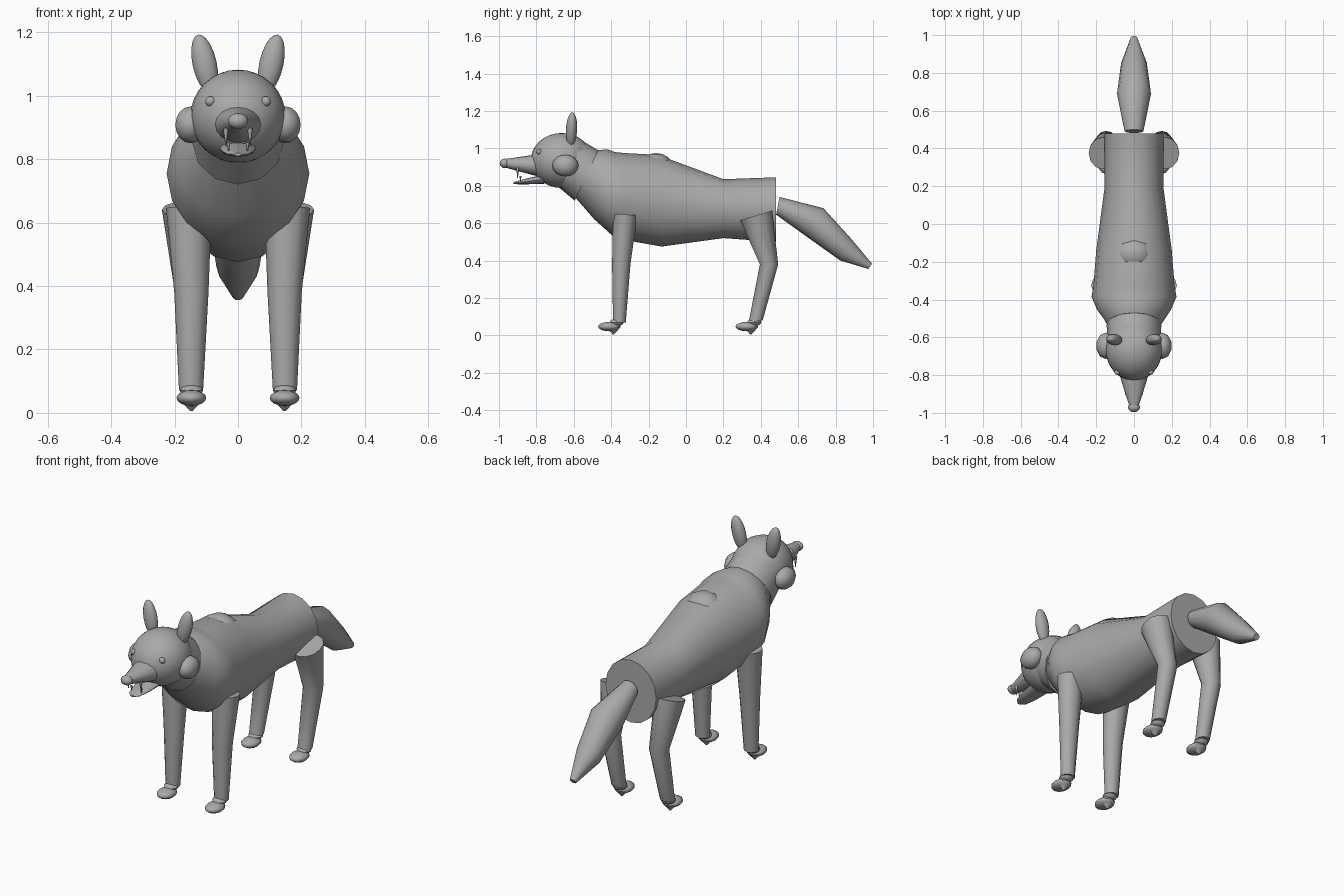
import bpy, bmesh, math
from mathutils import Vector, Matrix

cube = bpy.data.objects.get("Cube")
if cube:
    bpy.data.objects.remove(cube, do_unlink=True)

grey = bpy.data.materials.new("plain grey")
grey.use_nodes = True
grey.diffuse_color = (0.4, 0.4, 0.4, 1)
grey.node_tree.nodes["Principled BSDF"].inputs["Base Color"].default_value = (0.4, 0.4, 0.4, 1)


def finish(bm, name, angle=50):
    bmesh.ops.recalc_face_normals(bm, faces=bm.faces)
    mesh = bpy.data.meshes.new(name)
    bm.to_mesh(mesh)
    bm.free()
    mesh.materials.append(grey)
    obj = bpy.data.objects.new(name, mesh)
    bpy.context.collection.objects.link(obj)
    bpy.ops.object.select_all(action='DESELECT')
    obj.select_set(True)
    bpy.context.view_layer.objects.active = obj
    bpy.ops.object.shade_smooth_by_angle(angle=math.radians(angle))
    return obj


def loft(name, rings, sides=16):
    """Oval rings: x centre, half width, then (y, z) of two opposite rim points."""
    bm = bmesh.new()
    loops = []
    for x, width, ya, za, yb, zb in rings:
        a, b = Vector((x, ya, za)), Vector((x, yb, zb))
        mid, half = (a + b) / 2, (b - a) / 2
        turns = [2 * math.pi * i / sides for i in range(sides)]
        loops.append([bm.verts.new(mid + Vector((width * math.cos(t), 0, 0)) + half * math.sin(t))
                      for t in turns])
    for low, high in zip(loops, loops[1:]):
        for i in range(sides):
            j = (i + 1) % sides
            bm.faces.new((low[i], low[j], high[j], high[i]))
    bm.faces.new(loops[0])
    bm.faces.new(loops[-1])
    return finish(bm, name)


def ball(name, centre, radii, tilt_x=0, tilt_y=0, segments=16, rows=10):
    bm = bmesh.new()
    turn = Matrix.Rotation(tilt_y, 4, 'Y') @ Matrix.Rotation(tilt_x, 4, 'X')
    place = Matrix.Translation(centre) @ turn @ Matrix.Diagonal((*radii, 1))
    bmesh.ops.create_uvsphere(bm, u_segments=segments, v_segments=rows, radius=1, matrix=place)
    return finish(bm, name)


def spike(name, centre, radius, length, sides=8):
    bm = bmesh.new()
    place = Matrix.Translation(centre) @ Matrix.Rotation(math.pi, 4, 'X')
    bmesh.ops.create_cone(bm, cap_ends=True, segments=sides, radius1=radius,
                          radius2=radius * 0.1, depth=length, matrix=place)
    return finish(bm, name)


# Torso, chest to rump
loft("body", [
    (0, .14, -.59, .735, -.47, .99),
    (0, .195, -.49, .62, -.42, .995),
    (0, .225, -.39, .53, -.38, .98),
    (0, .215, -.33, .51, -.33, .975),
    (0, .20, -.13, .475, -.15, .965),
    (0, .155, .20, .52, .20, .835),
    (0, .155, .48, .50, .48, .845)])
ball("shoulder_hump", (0, -.16, .90), (.10, .09, .075), segments=8, rows=8)

# Neck and head
loft("neck", [
    (0, .14, -.69, .80, -.57, 1.05),
    (0, .145, -.595, .72, -.47, .99)], 12)
ball("head", (0, -.665, .935), (.15, .165, .147), segments=24, rows=16)
loft("snout", [
    (0, .078, -.77, .845, -.77, .972),
    (0, .068, -.83, .86, -.83, .963),
    (0, .024, -.965, .897, -.965, .943)])
ball("nose", (0, -.97, .92), (.032, .026, .025))
loft("lower_jaw", [
    (0, .058, -.76, .81, -.76, .86),
    (0, .05, -.84, .808, -.84, .842),
    (0, .035, -.90, .808, -.90, .826),
    (0, .012, -.922, .81, -.922, .82)], 12)

# Tail
loft("tail", [
    (0, .05, .482, .645, .50, .74),
    (0, .09, .645, .528, .735, .68),
    (0, .068, .825, .40, .88, .52),
    (0, .018, .975, .355, .995, .383)], 12)

for side, tag in ((1, "left"), (-1, "right")):
    # Face details
    ball(tag + "_ear", (side * .105, -.612, 1.10), (.038, .03, .095), tilt_x=-.05, tilt_y=side * .22)
    ball(tag + "_cheek", (side * .15, -.645, .908), (.05, .07, .058), segments=10, rows=8)
    ball(tag + "_eye", (side * .087, -.785, .982), (.017, .014, .016), segments=10, rows=8)
    spike(tag + "_fang", (side * .038, -.90, .868), .009, .06)
    spike(tag + "_lower_fang", (side * .03, -.885, .835), .006, .035).rotation_euler = (0, 0, 0)

    # Legs
    loft(tag + "_front_leg", [
        (side * .155, .072, -.39, .65, -.26, .642),
        (side * .147, .054, -.395, .38, -.297, .38),
        (side * .148, .038, -.39, .07, -.322, .07)], 12)
    loft(tag + "_hind_leg", [
        (side * .165, .075, .29, .615, .46, .667),
        (side * .147, .052, .395, .38, .493, .38),
        (side * .148, .038, .335, .07, .41, .08)], 12)

    # Paws with pointed pads underneath
    for end, y in (("front", -.41), ("hind", .325)):
        ball(f"{tag}_{end}_paw", (side * .147, y, .047), (.047, .06, .025), segments=12, rows=8)
        ball(f"{tag}_{end}_ankle", (side * .147, y + .04, .07), (.038, .038, .02), segments=10, rows=6)
        spike(f"{tag}_{end}_pad", (side * .147, y + .022, .026), .04, .04)
